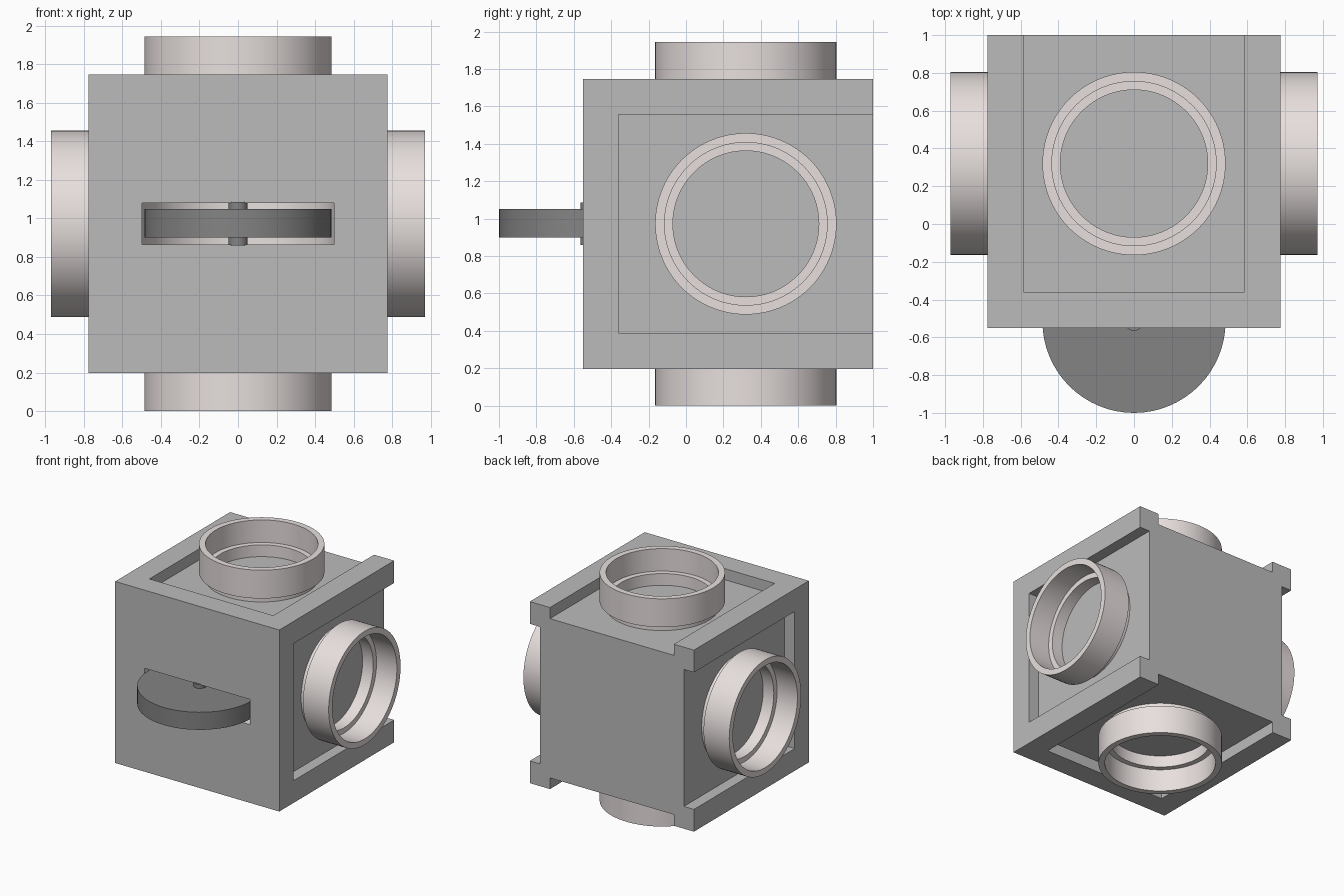
import bpy, bmesh, math
from mathutils import Matrix, Vector

if "Cube" in bpy.data.objects:
    bpy.data.objects.remove(bpy.data.objects["Cube"])

CZ, CY = 0.972, 0.32          # tube axis height and depth
H, FLOOR, RAIL = 0.775, 0.68, 0.585


def material(name, v):
    m = bpy.data.materials.new(name)
    m.diffuse_color = (*v, 1)
    m.use_nodes = True
    m.node_tree.nodes["Principled BSDF"].inputs["Base Color"].default_value = m.diffuse_color
    return m


pale = material("pale_metal", (0.80, 0.74, 0.73))
body_grey = material("body_grey", (0.5, 0.5, 0.5))
dark = material("dark_grey", (0.23, 0.23, 0.23))


def make(name, bm, mat, smooth=False):
    bmesh.ops.recalc_face_normals(bm, faces=bm.faces[:])
    me = bpy.data.meshes.new(name)
    bm.to_mesh(me)
    bm.free()
    ob = bpy.data.objects.new(name, me)
    bpy.context.collection.objects.link(ob)
    me.materials.append(mat)
    if smooth:
        bpy.ops.object.select_all(action='DESELECT')
        ob.select_set(True)
        bpy.context.view_layer.objects.active = ob
        bpy.ops.object.shade_smooth_by_angle(angle=math.radians(35))
    return ob


def box(name, lo, hi, mat):
    lo, hi = Vector(lo), Vector(hi)
    bm = bmesh.new()
    bmesh.ops.create_cube(bm, size=1, matrix=Matrix.Translation((lo + hi) / 2)
                          @ Matrix.Diagonal((*(hi - lo), 1)))
    return make(name, bm, mat)


def cylinder(name, r, y, z0, z1, mat, n=64):
    bm = bmesh.new()
    bmesh.ops.create_cone(bm, cap_ends=True, segments=n, radius1=r, radius2=r,
                          depth=z1 - z0,
                          matrix=Matrix.Translation((0, y, (z0 + z1) / 2)))
    return make(name, bm, mat, True)


def cut(ob, cutter):
    cutter.hide_render = True
    cutter.hide_set(True)
    m = ob.modifiers.new("cut", 'BOOLEAN')
    m.operation, m.object, m.solver = 'DIFFERENCE', cutter, 'EXACT'
    m.material_mode = 'TRANSFER'


# cube housing with a recess on each of four sides, open at the back
body = box("housing", (-H, -0.55, CZ - H), (H, 1, CZ + H), body_grey)
for i in range(4):
    rot = Matrix.Translation((0, 0, CZ)) @ Matrix.Rotation(i * math.pi / 2, 4, 'Y')
    c = box("recess_cutter", (-RAIL, -0.36, FLOOR), (RAIL, 1.2, 1), body_grey)
    c.matrix_world = rot
    cut(body, c)

# slot for the wheel, with a pale inside wall
cut(body, cylinder("slot_cutter", 0.5, -0.515, 0.865, 1.08, pale))

# stepped open tube on each recess floor
profile = [(0.44, -0.01), (0.44, 0.05), (0.485, 0.05), (0.485, 0.292),
           (0.435, 0.292), (0.435, 0.1), (0.39, 0.1), (0.39, -0.01)]
N = 96
for i, name in enumerate(("top", "right", "bottom", "left")):
    bm = bmesh.new()
    rings = [[bm.verts.new((r * math.cos(a), r * math.sin(a), FLOOR + d))
              for r, d in profile]
             for a in (2 * math.pi * k / N for k in range(N))]
    for k in range(N):
        p, q = rings[k], rings[(k + 1) % N]
        for j in range(len(profile)):
            j2 = (j + 1) % len(profile)
            bm.faces.new((p[j], q[j], q[j2], p[j2]))
    bm.transform(Matrix.Translation((0, CY, CZ)) @ Matrix.Rotation(i * math.pi / 2, 4, 'Y'))
    make(name + "_tube", bm, pale, True)

# thumb wheel and its axle
cylinder("thumb_wheel", 0.485, -0.515, 0.9, 1.05, dark)
cylinder("wheel_axle", 0.05, -0.515, 0.86, 1.085, dark, 32)
